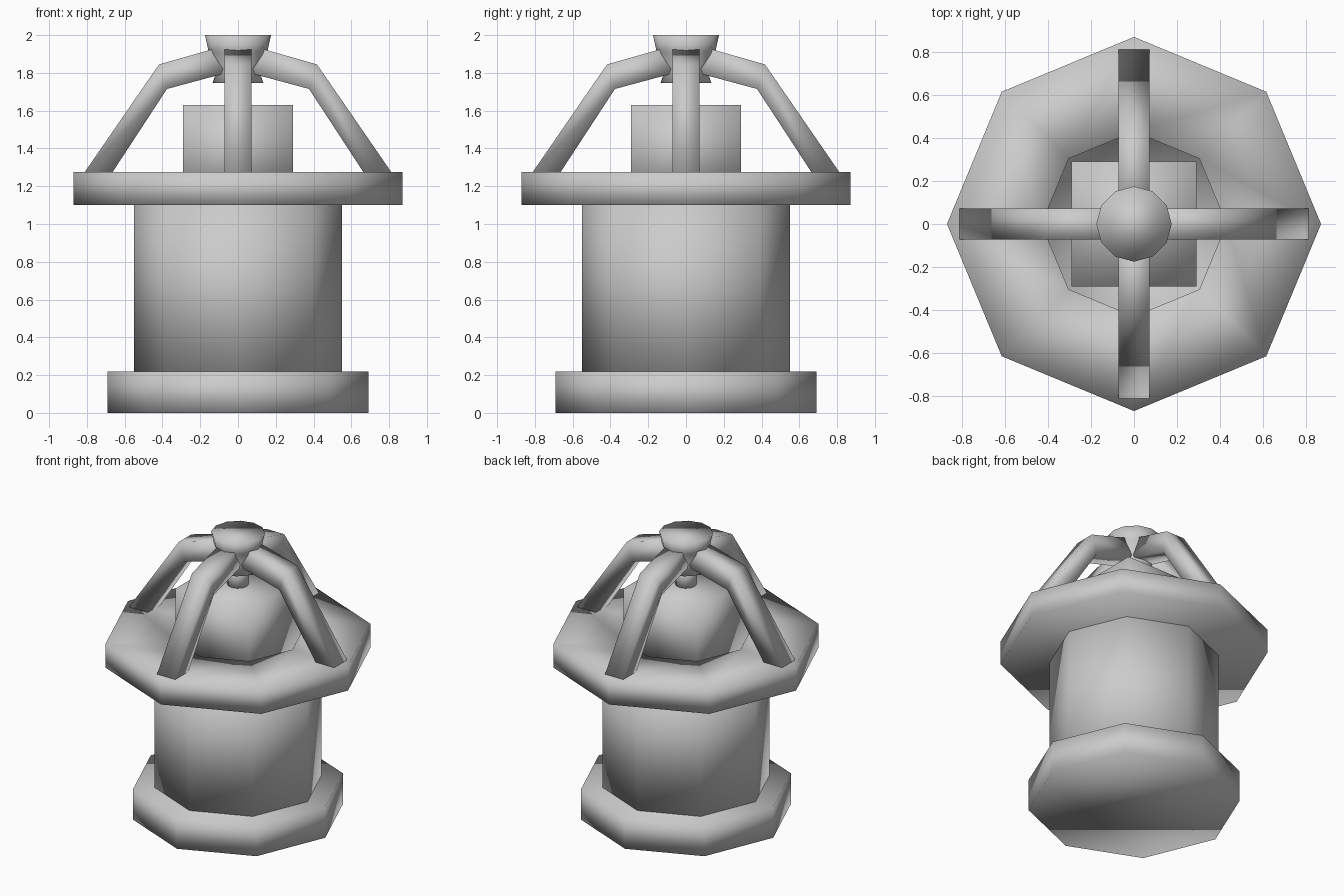
import bpy, bmesh, math
from mathutils import Matrix

if "Cube" in bpy.data.objects:
    bpy.data.objects.remove(bpy.data.objects["Cube"])


def finish(name, bm):
    """Turn a bmesh into a smooth-shaded object."""
    bmesh.ops.recalc_face_normals(bm, faces=bm.faces)
    for f in bm.faces:
        f.smooth = True
    me = bpy.data.meshes.new(name)
    bm.to_mesh(me)
    bm.free()
    ob = bpy.data.objects.new(name, me)
    bpy.context.collection.objects.link(ob)
    return ob


def lathe(name, profile, sides):
    """Revolve an (r, z) profile, closing both ends with flat caps."""
    bm = bmesh.new()
    rings = []
    for r, z in profile:
        rings.append([bm.verts.new((r * math.cos(math.tau * i / sides),
                                    r * math.sin(math.tau * i / sides), z))
                      for i in range(sides)])
    for a, b in zip(rings, rings[1:]):
        for i in range(sides):
            j = (i + 1) % sides
            bm.faces.new((a[i], a[j], b[j], b[i]))
    bm.faces.new(rings[0][::-1])
    bm.faces.new(rings[-1])
    return finish(name, bm)


# Octagonal foot, column and recessed flange
lathe("base", [(0.69, 0), (0.69, 0.22)], 8)
lathe("column", [(0.55, 0.2), (0.55, 1.12)], 8)
lathe("flange", [(0.87, 1.10), (0.87, 1.275), (0.43, 1.275), (0.43, 1.15)], 8)

# Square block in the recess
bm = bmesh.new()
bmesh.ops.create_cube(bm, size=1, matrix=Matrix.Translation((0, 0, 1.385))
                      @ Matrix.Diagonal((0.58, 0.58, 0.49, 1)))
finish("centre_block", bm)

# Flared knob with its stem down to the block
lathe("knob", [(0.135, 1.746), (0.11, 1.82), (0.155, 1.91), (0.175, 2.0)], 12)
lathe("stem", [(0.07, 1.60), (0.07, 1.77)], 12)

# Four bent arms from the flange to the knob: (outer, inner) section edges
ARM = [((0.815, 1.27), (0.667, 1.27)),
       ((0.418, 1.845), (0.376, 1.715)),
       ((0.09, 1.938), (0.06, 1.80))]
HALF = 0.072
for k in range(4):
    bm = bmesh.new()
    rings = [[bm.verts.new((p[0], y, p[1])) for p, y in
              ((o, -HALF), (o, HALF), (n, HALF), (n, -HALF))] for o, n in ARM]
    for a, b in zip(rings, rings[1:]):
        for i in range(4):
            j = (i + 1) % 4
            bm.faces.new((a[i], a[j], b[j], b[i]))
    bm.faces.new(rings[0])
    bm.faces.new(rings[-1])
    bmesh.ops.rotate(bm, verts=bm.verts, cent=(0, 0, 0),
                     matrix=Matrix.Rotation(math.pi / 2 * k, 3, 'Z'))
    finish("arm_%d" % (k + 1), bm)
